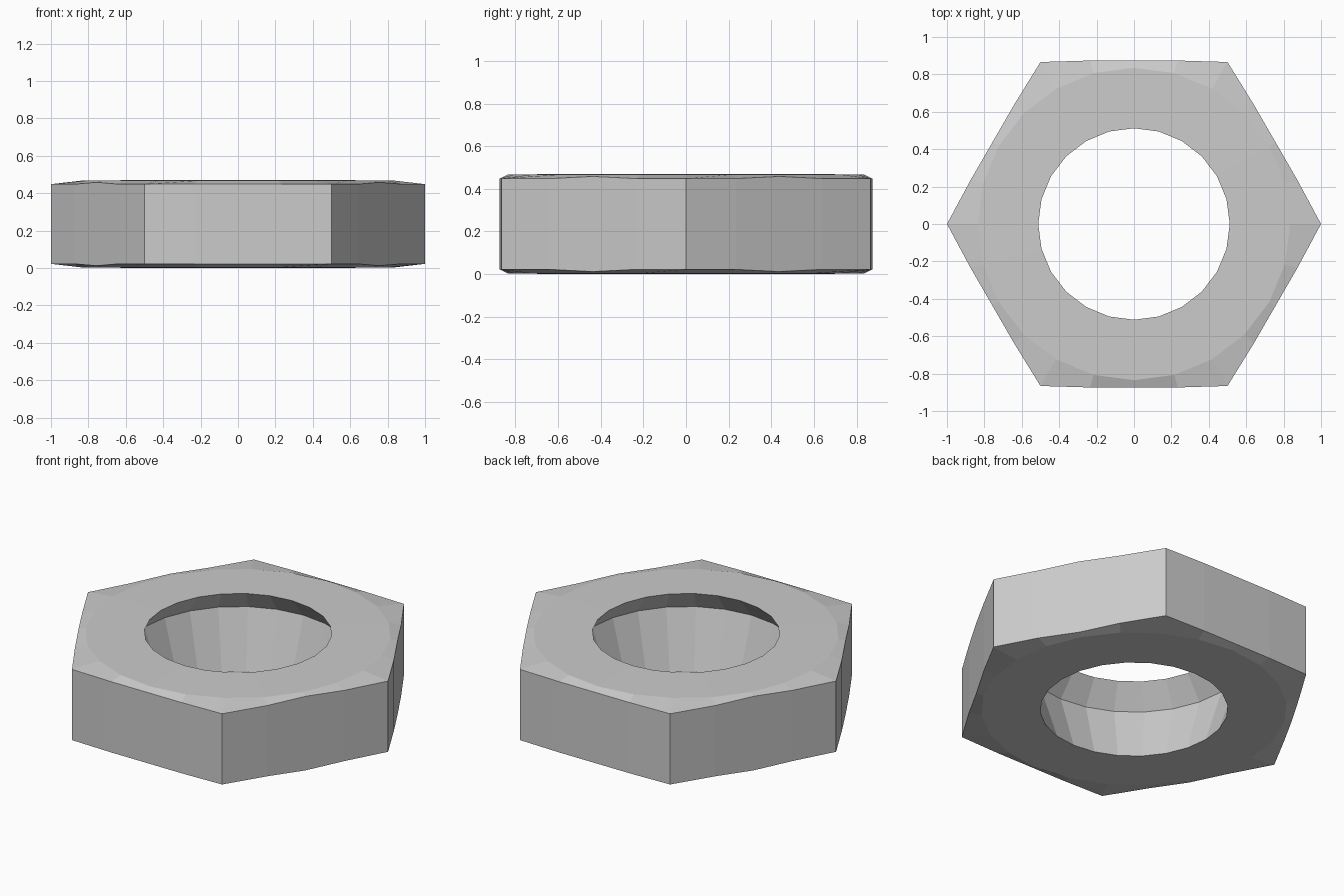
import bpy, bmesh, math

if "Cube" in bpy.data.objects:
    bpy.data.objects.remove(bpy.data.objects["Cube"])

H, N = 0.47, 24          # nut height, divisions round the axis


def circle(r, z):
    return [(r * math.cos(math.tau * i / N), r * math.sin(math.tau * i / N), z)
            for i in range(N)]


def hexagon(z, inward):
    # outer hexagon with slightly bulged flats and a wavy chamfer edge
    pts = []
    for i in range(N):
        a = math.tau * i / N
        k = i % 4                        # 0 = corner, 2 = middle of a flat
        off = math.radians((k - 2) * 15)
        apothem = 0.866 if k == 0 else 0.874
        r = apothem / math.cos(off)
        front_back = abs(math.sin(a)) > 0.95
        drop = 0.022 if k != 2 or front_back else 0.012
        pts.append((r * math.cos(a), r * math.sin(a), z + inward * drop))
    return pts


# closed loop of rings: underside, outside, top, then the undercut bore
rings = [circle(0.512, 0), circle(0.835, 0.003), hexagon(0, 1), hexagon(H, -1),
         circle(0.835, H - 0.003), circle(0.512, H), circle(0.622, 0.34)]

bm = bmesh.new()
loops = [[bm.verts.new(p) for p in ring] for ring in rings]
for j, low in enumerate(loops):
    high = loops[(j + 1) % len(loops)]
    for i in range(N):
        n = (i + 1) % N
        bm.faces.new((low[i], low[n], high[n], high[i]))
bmesh.ops.recalc_face_normals(bm, faces=bm.faces)

mesh = bpy.data.meshes.new("hex_nut")
bm.to_mesh(mesh)
bm.free()
nut = bpy.data.objects.new("hex_nut", mesh)
bpy.context.collection.objects.link(nut)
